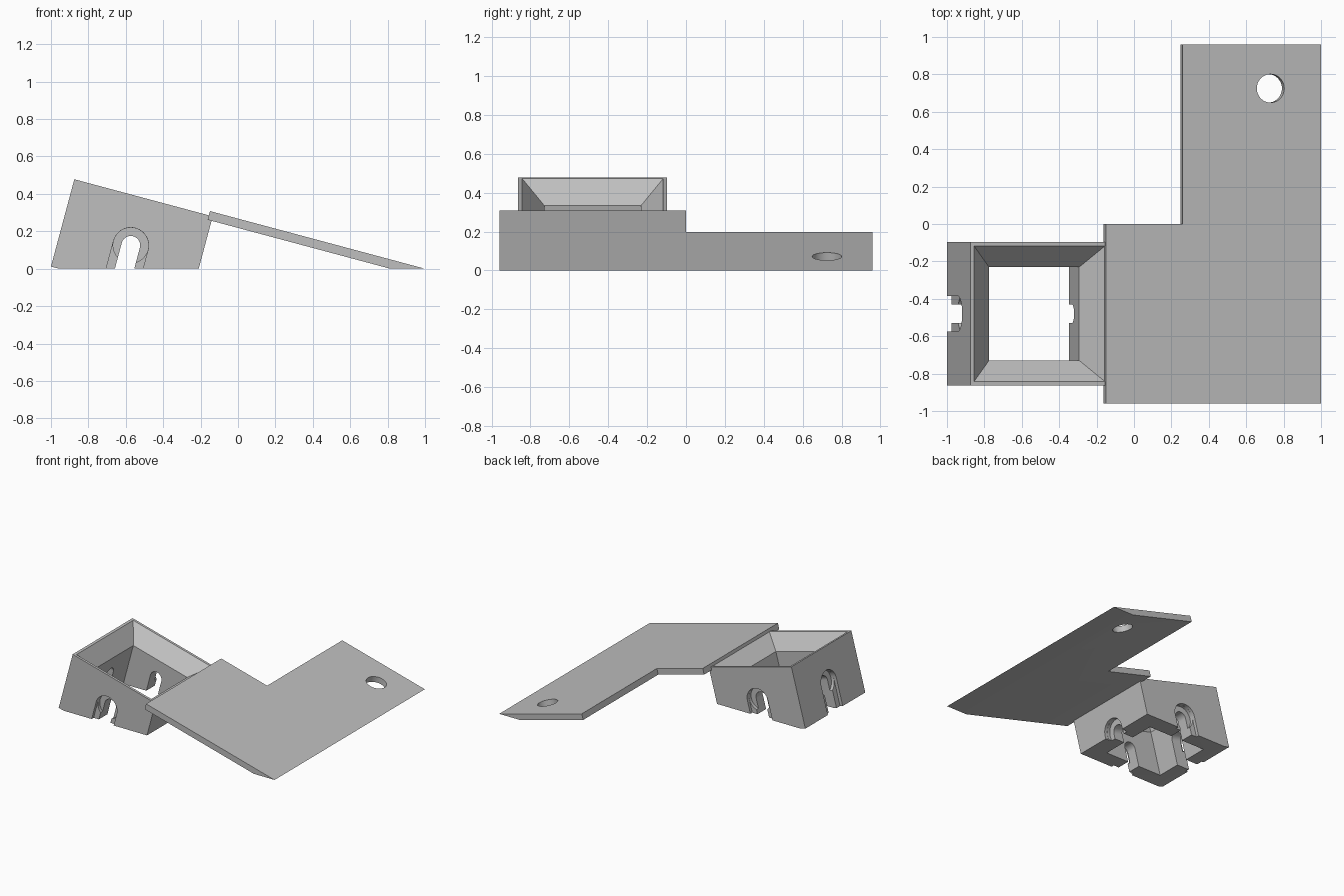
import bpy
import bmesh
from math import radians, sin, cos, pi
from mathutils import Matrix, Vector

cube = bpy.data.objects.get("Cube")
if cube:
    bpy.data.objects.remove(cube)

TILT = Matrix.Rotation(radians(15), 4, 'Y')
SIDE = 0.766            # outer width of the square housing
WALL = 0.134            # wall thickness below the funnel
HALF = SIDE / 2

grey = bpy.data.materials.new("plain grey")
grey.use_nodes = True
grey.diffuse_color = (0.52, 0.52, 0.52, 1)
grey.node_tree.nodes["Principled BSDF"].inputs["Base Color"].default_value = grey.diffuse_color


def loft(name, rings, matrix=Matrix()):
    """Closed solid through rings with equal point counts."""
    bm = bmesh.new()
    loops = [[bm.verts.new(p) for p in ring] for ring in rings]
    n = len(loops[0])
    for a, b in zip(loops, loops[1:]):
        for i in range(n):
            j = (i + 1) % n
            bm.faces.new((a[i], a[j], b[j], b[i]))
    bm.faces.new(loops[0][::-1])
    bm.faces.new(loops[-1])
    bmesh.ops.recalc_face_normals(bm, faces=bm.faces)
    bm.transform(matrix)
    mesh = bpy.data.meshes.new(name)
    bm.to_mesh(mesh)
    bm.free()
    obj = bpy.data.objects.new(name, mesh)
    bpy.context.collection.objects.link(obj)
    mesh.materials.append(grey)
    return obj


def square(half, z):
    return [(-half, -half, z), (half, -half, z), (half, half, z), (-half, half, z)]


def circle(r, n=48):
    return [(r * cos(2 * pi * i / n), r * sin(2 * pi * i / n)) for i in range(n)]


def arch(r, n=24):
    top = [(r * cos(pi * i / n), r * sin(pi * i / n)) for i in range(n + 1)]
    return top + [(-r, -0.5), (r, -0.5)]


def cut(obj, cutter):
    cutter.hide_render = True
    mod = obj.modifiers.new("cut", 'BOOLEAN')
    mod.operation = 'DIFFERENCE'
    mod.solver = 'EXACT'
    mod.object = cutter
    bpy.context.view_layer.objects.active = obj
    bpy.ops.object.modifier_apply(modifier=mod.name)
    bpy.data.objects.remove(cutter)


def finish(obj):
    # Trim flat on the ground and keep hard edges
    cut(obj, loft("ground_cutter", [square(3, -1), square(3, 0)]))
    bpy.ops.object.select_all(action='DESELECT')
    obj.select_set(True)
    bpy.context.view_layer.objects.active = obj
    bpy.ops.object.shade_smooth_by_angle(angle=radians(30))


# Tilted square housing, local origin at the centre of its top
place = (Matrix.Translation((-0.875, -0.48, 0.478)) @ TILT
         @ Matrix.Translation((HALF, 0, 0)))
housing = loft("housing", [square(HALF, -0.483), square(HALF, 0)], place)

# Funnel mouth running into a straight shaft
cut(housing, loft("funnel_cutter", [square(HALF, 0.02), square(HALF - WALL, -0.113),
                                    square(HALF - WALL, -0.7)], place))

# Stepped cable slots, one in each wall
for k in range(4):
    turn = place @ Matrix.Rotation(k * pi / 2, 4, 'Z') @ Matrix.Translation((0, -HALF, -0.263))
    for profile, depth in ((arch(0.05), 0.2), (arch(0.095), 0.025), (circle(0.0945), 0.05)):
        rings = [[(x, y, z) for x, z in profile] for y in (-0.05, depth)]
        cut(housing, loft("slot_cutter", rings, turn))
finish(housing)

# L-shaped sloping plate, local origin at its upper left edge
slope = Matrix.Translation((-0.15, 0, 0.308)) @ TILT
outline = [(0, -0.96), (1.4, -0.96), (1.4, 0.96), (0.425, 0.96), (0.425, 0), (0, 0)]
plate = loft("sloping_plate", [[(x, y, z) for x, y in outline] for z in (-0.048, 0)], slope)

# Round mounting hole
hole = [[(0.911 + x, 0.725 + y, z) for x, y in circle(0.076)] for z in (-0.2, 0.1)]
cut(plate, loft("hole_cutter", hole, slope))
finish(plate)
